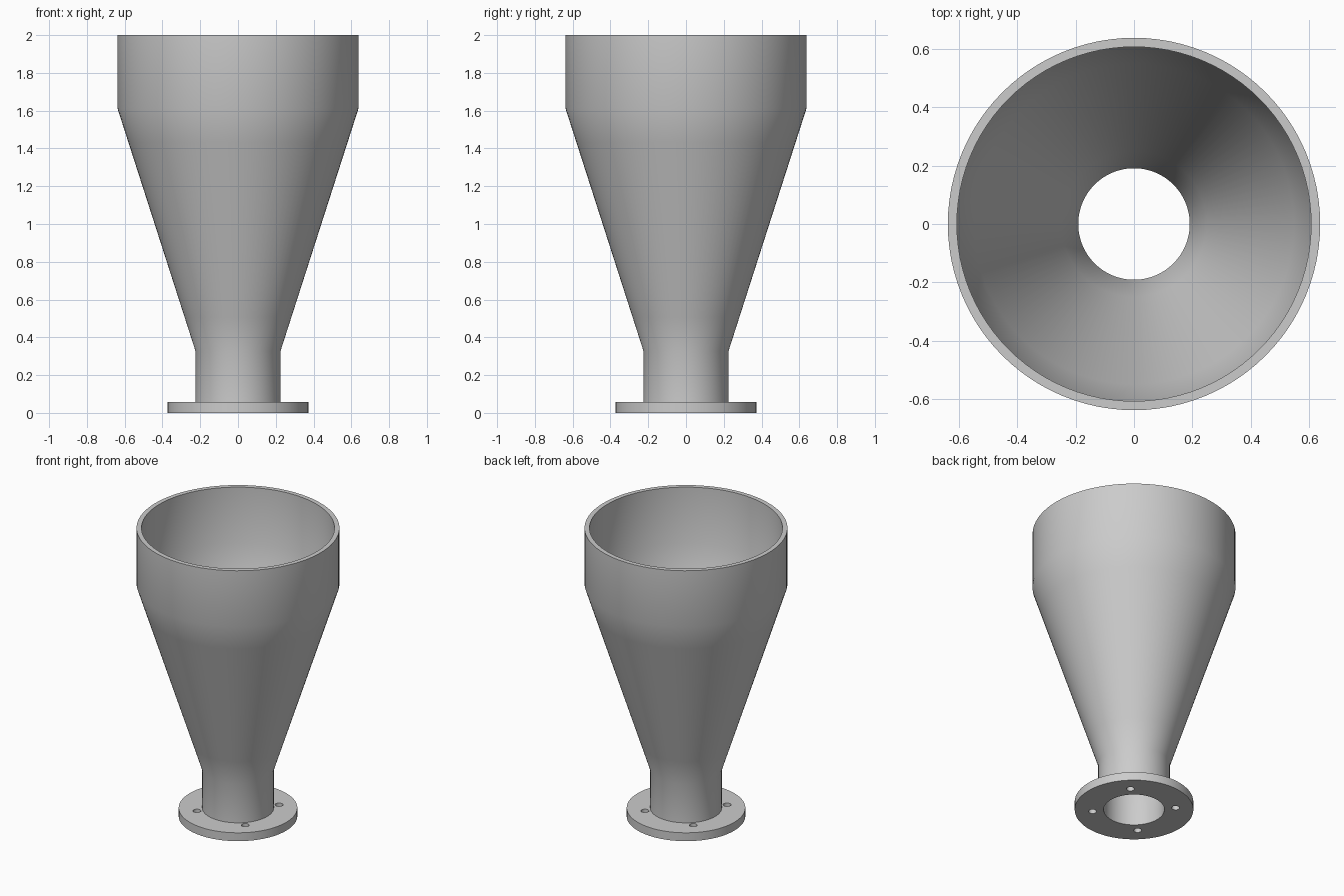
import bpy, bmesh, math

SEGMENTS = 96

cube = bpy.data.objects.get("Cube")
if cube:
    bpy.data.objects.remove(cube, do_unlink=True)

grey = bpy.data.materials.new("plain_grey")
grey.use_nodes = True
color = (0.6, 0.6, 0.6, 1)
grey.diffuse_color = color
grey.node_tree.nodes["Principled BSDF"].inputs["Base Color"].default_value = color


def revolve(name, profile, closed):
    """Spin a (radius, height) profile around the z axis."""
    bm = bmesh.new()
    rings = []
    for r, z in profile:
        ring = []
        for i in range(SEGMENTS):
            a = math.tau * i / SEGMENTS
            ring.append(bm.verts.new((r * math.cos(a), r * math.sin(a), z)))
        rings.append(ring)
    pairs = list(zip(rings, rings[1:]))
    if closed:
        pairs.append((rings[-1], rings[0]))
    for low, high in pairs:
        for i in range(SEGMENTS):
            j = (i + 1) % SEGMENTS
            bm.faces.new((low[i], low[j], high[j], high[i]))
    mesh = bpy.data.meshes.new(name)
    bm.to_mesh(mesh)
    bm.free()
    mesh.materials.append(grey)
    obj = bpy.data.objects.new(name, mesh)
    bpy.context.collection.objects.link(obj)
    return obj


def activate(obj):
    bpy.ops.object.select_all(action="DESELECT")
    obj.select_set(True)
    bpy.context.view_layer.objects.active = obj


# Funnel: neck, cone and collar outside, over the rim, then back down inside
NECK_Z, COLLAR_Z, FLANGE_Z = 0.327, 1.612, 0.058


def wall(neck_r, collar_r):
    def cone(t):
        return (neck_r + (collar_r - neck_r) * t, NECK_Z + (COLLAR_Z - NECK_Z) * t)
    return [(neck_r, FLANGE_Z), cone(0), cone(0.14), cone(0.86), cone(1), (collar_r, 2)]


funnel = revolve("funnel", wall(0.225, 0.638) + wall(0.191, 0.607)[::-1], False)

# Mounting flange: a flat ring
flange = revolve("mounting_flange", [(0.191, 0), (0.373, 0), (0.373, FLANGE_Z),
                                     (0.191, FLANGE_Z)], True)

# Four bolt holes through the flange
for i in range(4):
    a = math.radians(45 + 90 * i)
    bpy.ops.mesh.primitive_cylinder_add(
        vertices=24, radius=0.025, depth=0.3,
        location=(0.262 * math.cos(a), 0.262 * math.sin(a), 0.03))
    cutter = bpy.context.object
    cutter.name = "bolt_hole_cutter"
    cutter.hide_render = True
    cutter.data.materials.append(grey)
    activate(flange)
    cut = flange.modifiers.new("bolt_hole", "BOOLEAN")
    cut.operation = "DIFFERENCE"
    cut.solver = "EXACT"
    cut.object = cutter
    bpy.ops.object.modifier_apply(modifier=cut.name)
    bpy.data.objects.remove(cutter, do_unlink=True)

for part in (funnel, flange):
    activate(part)
    bpy.ops.object.shade_smooth_by_angle(angle=math.radians(30))
